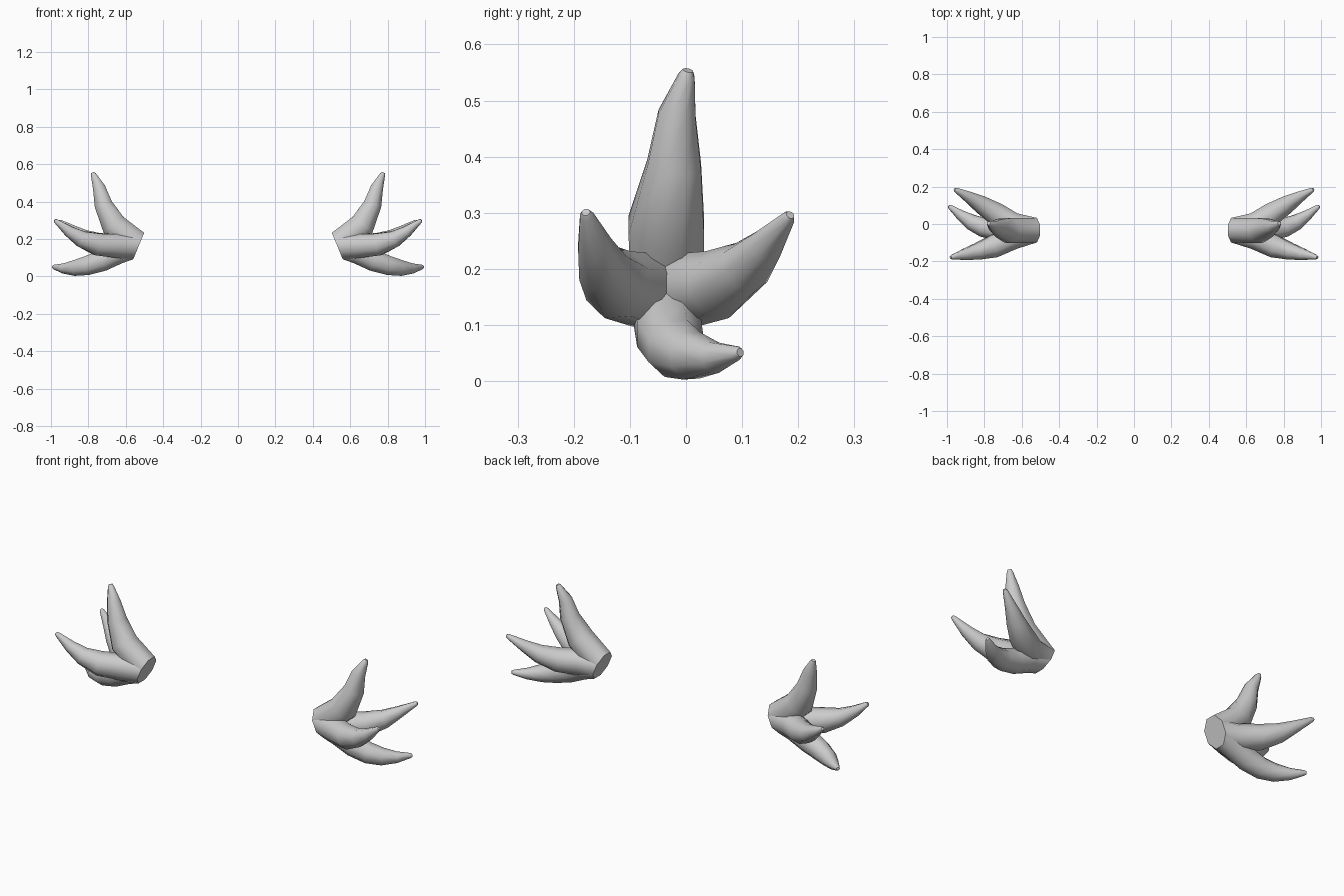
import bpy, bmesh, math
from mathutils import Vector

if "Cube" in bpy.data.objects:
    bpy.data.objects.remove(bpy.data.objects["Cube"])

SIDES = 8
BASE = Vector((0.531, -0.033, 0.162))
BASE_DIR = Vector((0.92, 0, 0.38)).normalized()

# Each finger: (x, y, z, radius) along its centre line, after the shared base ring
fingers = {
    "upper": [(0.665, -0.035, 0.275, 0.073), (0.72, -0.021, 0.385, 0.052),
              (0.743, -0.016, 0.475, 0.036), (0.772, 0.001, 0.543, 0.016)],
    "front": [(0.65, -0.073, 0.162, 0.069), (0.755, -0.122, 0.172, 0.064),
              (0.84, -0.148, 0.201, 0.047), (0.905, -0.163, 0.242, 0.032),
              (0.973, -0.177, 0.295, 0.013)],
    "back": [(0.65, -0.002, 0.162, 0.069), (0.74, 0.056, 0.172, 0.063),
             (0.82, 0.106, 0.203, 0.048), (0.88, 0.142, 0.242, 0.032),
             (0.952, 0.182, 0.291, 0.013)],
    "lower": [(0.64, -0.033, 0.128, 0.066), (0.725, -0.03, 0.085, 0.062),
              (0.805, -0.018, 0.058, 0.055), (0.87, 0.01, 0.045, 0.045),
              (0.93, 0.05, 0.042, 0.029), (0.983, 0.091, 0.05, 0.013)],
}


def ring(bm, centre, direction, ru, rv):
    u = (Vector((0, 1, 0)) - direction * direction.y).normalized()
    v = direction.cross(u)
    verts = []
    for i in range(SIDES):
        a = 2 * math.pi * (i + 0.5) / SIDES
        verts.append(bm.verts.new(centre + u * ru * math.cos(a) + v * rv * math.sin(a)))
    return verts


def bridge(bm, a, b):
    for i in range(SIDES):
        j = (i + 1) % SIDES
        bm.faces.new((a[i], a[j], b[j], b[i]))


bm = bmesh.new()

# Flat tilted base from which all fingers grow
base = ring(bm, BASE, BASE_DIR, 0.071, 0.083)
bm.faces.new(base[::-1])

# Tapered curved fingers with rounded tips
for path in fingers.values():
    pts = [BASE] + [Vector(p[:3]) for p in path]
    prev = base
    for i, p in enumerate(path, 1):
        nxt = pts[min(i + 1, len(pts) - 1)]
        d = ((pts[i] - pts[i - 1]).normalized() + (nxt - pts[i]).normalized()).normalized()
        cur = ring(bm, pts[i], d, p[3], p[3])
        bridge(bm, prev, cur)
        prev = cur
    r = path[-1][3]
    end = ring(bm, pts[-1] + d * r * 0.75, d, r * 0.6, r * 0.6)
    bridge(bm, prev, end)
    bm.faces.new(end)

mesh = bpy.data.meshes.new("branching_claws")
bm.to_mesh(mesh)
bm.free()
claws = bpy.data.objects.new("branching_claws", mesh)
bpy.context.collection.objects.link(claws)

# Smooth shading with a crisp base rim
bpy.context.view_layer.objects.active = claws
claws.select_set(True)
bpy.ops.object.shade_smooth_by_angle(angle=math.radians(50))

# Opposite claw
mirror = claws.modifiers.new("opposite_side", "MIRROR")
mirror.use_axis[0] = True
mirror.use_mirror_merge = False
